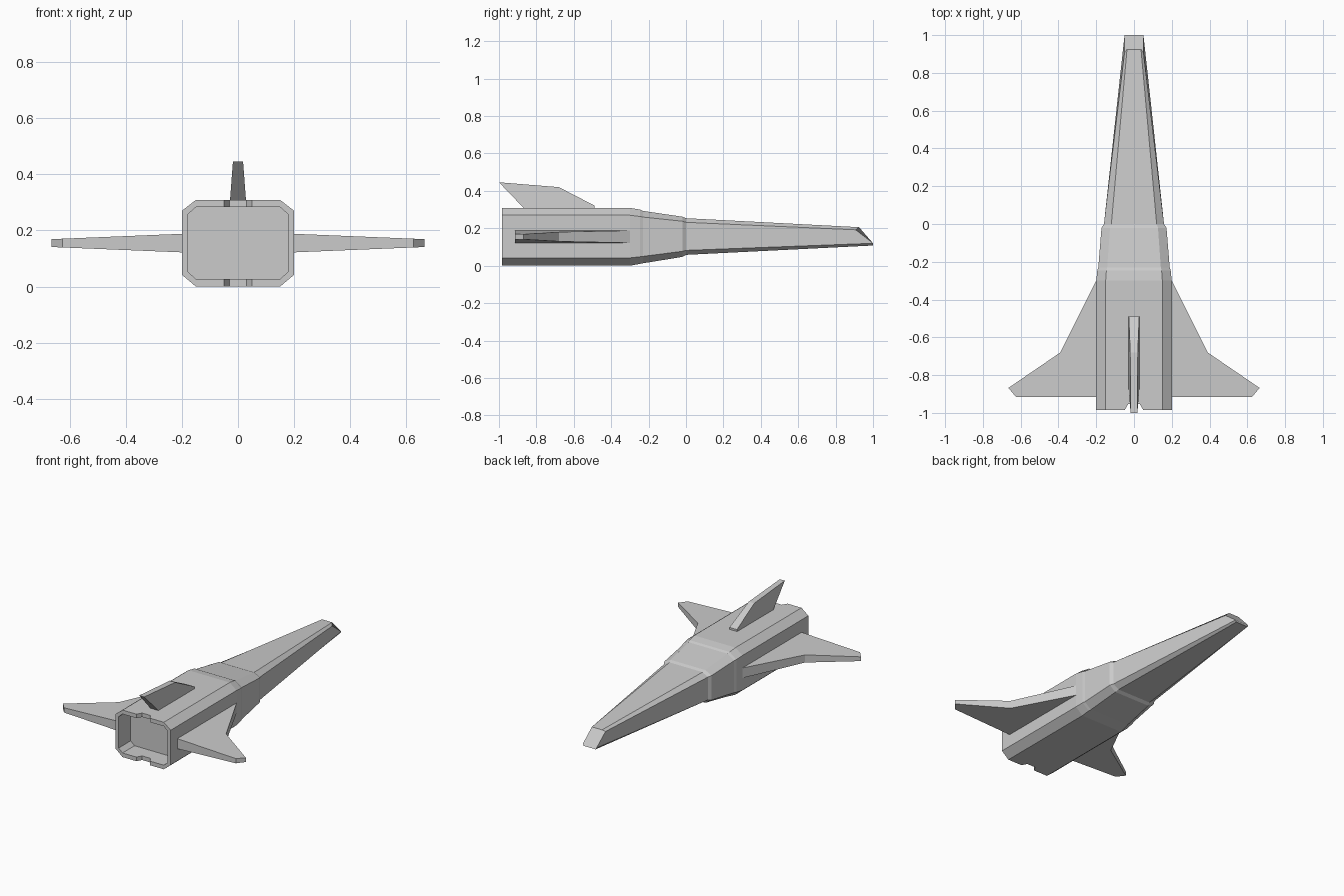
import bpy, bmesh

if "Cube" in bpy.data.objects:
    bpy.data.objects.remove(bpy.data.objects["Cube"])


def make_object(name, verts, faces):
    mesh = bpy.data.meshes.new(name)
    mesh.from_pydata(verts, [], faces)
    bm = bmesh.new()
    bm.from_mesh(mesh)
    bmesh.ops.recalc_face_normals(bm, faces=bm.faces)
    bm.to_mesh(mesh)
    bm.free()
    obj = bpy.data.objects.new(name, mesh)
    bpy.context.collection.objects.link(obj)
    return obj


def loft(name, rings):
    """Skin equal-length rings and cap both ends."""
    n = len(rings[0])
    verts = [v for r in rings for v in r]
    faces = [(k * n + i, k * n + (i + 1) % n, (k + 1) * n + (i + 1) % n, (k + 1) * n + i)
             for k in range(len(rings) - 1) for i in range(n)]
    faces += [tuple(range(n)), tuple(range(len(verts) - n, len(verts)))]
    return make_object(name, verts, faces)


def octagon(y, w, wi, z0, z1, z2, z3):
    """Chamfered rectangle: side half-width w, top/bottom half-width wi."""
    half = [(wi, z0), (w, z1), (w, z2), (wi, z3)]
    pts = half + [(-x, z) for x, z in reversed(half)]
    return [(x, y, z) for x, z in pts]


# Fuselage: recessed engine bay, straight body, two stepped bands, long nose
nose_tip = octagon(1.0, 0.05, 0.043, 0.108, 0.12, 0.192, 0.206)
tip_y = {0.108: 1.0, 0.12: 1.0, 0.192: 0.907, 0.206: 0.925}
nose_tip = [(x if z < 0.2 else x * 0.86, tip_y[z], z) for x, y, z in nose_tip]
fuselage = loft("fuselage", [
    octagon(-0.86, 0.178, 0.15, 0.027, 0.052, 0.258, 0.283),
    octagon(-0.985, 0.178, 0.15, 0.027, 0.052, 0.258, 0.283),
    octagon(-0.985, 0.2, 0.15, 0.0, 0.042, 0.27, 0.309),
    octagon(-0.3, 0.2, 0.15, 0.0, 0.042, 0.27, 0.309),
    octagon(-0.245, 0.194, 0.146, 0.01, 0.048, 0.263, 0.3),
    octagon(-0.23, 0.189, 0.142, 0.013, 0.05, 0.26, 0.293),
    octagon(-0.02, 0.172, 0.127, 0.047, 0.077, 0.238, 0.262),
    octagon(0.0, 0.159, 0.12, 0.058, 0.082, 0.232, 0.254),
    nose_tip,
])

# Notches in the rear rim, above and below
notch = [(-0.058, -1.0), (0.058, -1.0), (0.03, -0.952), (-0.03, -0.952)]
cutter = loft("notch_cutter", [[(x, y, z) for x, y in notch] for z in (-0.1, 0.5)])
cutter.hide_render = True
mod = fuselage.modifiers.new("rear_notches", 'BOOLEAN')
mod.operation = 'DIFFERENCE'
mod.solver = 'EXACT'
mod.object = cutter
bpy.context.view_layer.objects.active = fuselage
bpy.ops.object.modifier_apply(modifier=mod.name)
bpy.data.objects.remove(cutter)

# Wings: cranked outline that thins towards the tip
outline = [(0.18, -0.26), (0.2, -0.3), (0.39, -0.68), (0.665, -0.868),
           (0.625, -0.915), (0.18, -0.915)]
for side, label in ((1, "right"), (-1, "left")):
    rings = []
    for s in (-1, 1):
        rings.append([(side * x, y, 0.155 + s * (0.033 - 0.041 * (x - 0.2)))
                      for x, y in outline])
    loft(label + "_wing", rings)

# Tail fin: swept back and tapering upwards
fin = [(-0.85, 0.29), (-0.49, 0.29), (-0.49, 0.322), (-0.68, 0.42), (-1.0, 0.446)]
loft("tail_fin", [[(s * (0.029 - 0.075 * (z - 0.3)), y, z) for y, z in fin]
                  for s in (-1, 1)])
